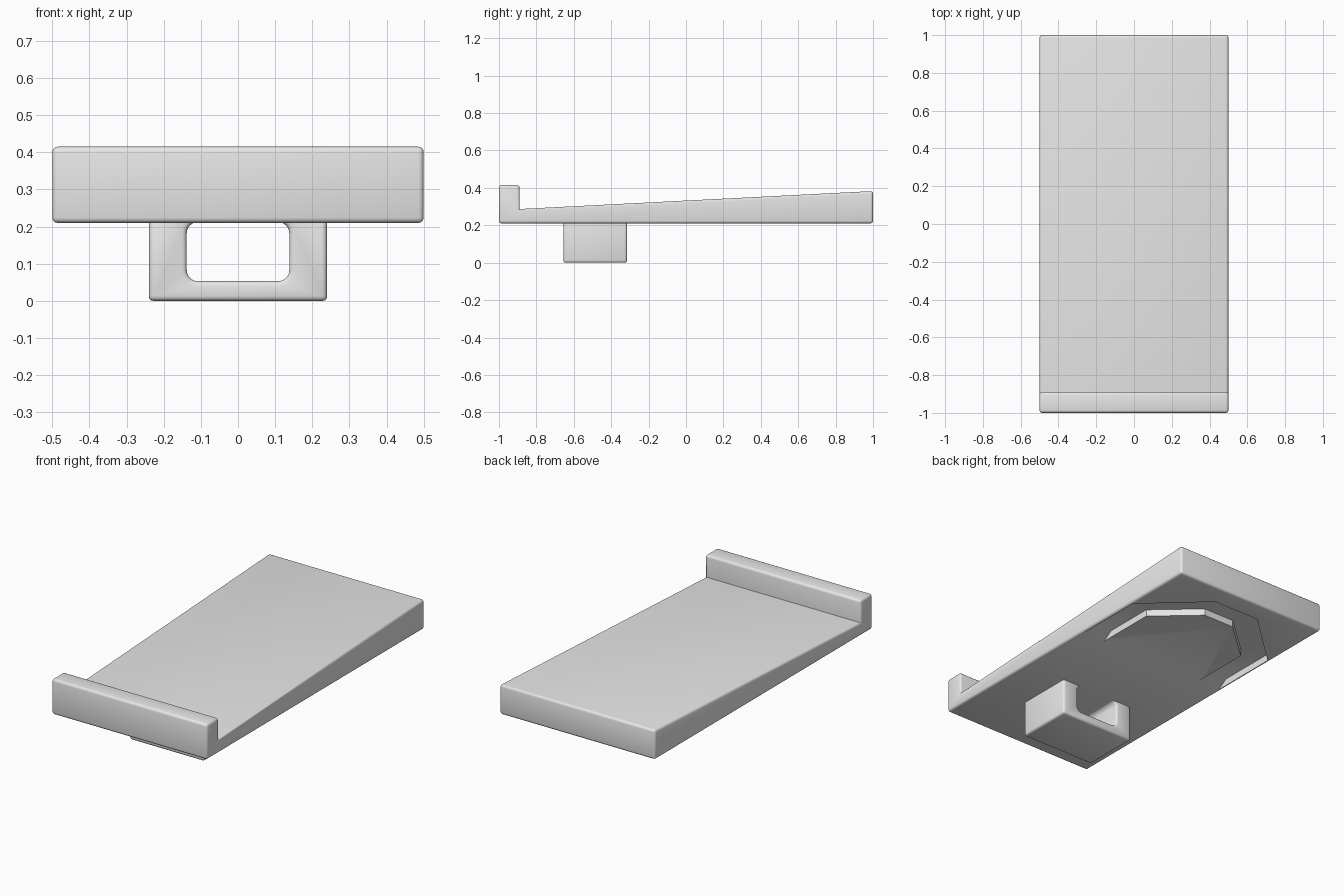
import bpy, bmesh
from math import radians, sin, cos

cube = bpy.data.objects.get("Cube")
if cube:
    bpy.data.objects.remove(cube, do_unlink=True)

grey = bpy.data.materials.new("plain_grey")
grey.use_nodes = True
grey.diffuse_color = (0.8, 0.8, 0.8, 1)
grey.node_tree.nodes["Principled BSDF"].inputs["Base Color"].default_value = (0.8, 0.8, 0.8, 1)


def finish(name, bm):
    bmesh.ops.recalc_face_normals(bm, faces=bm.faces[:])
    mesh = bpy.data.meshes.new(name)
    bm.to_mesh(mesh)
    bm.free()
    mesh.materials.append(grey)
    obj = bpy.data.objects.new(name, mesh)
    bpy.context.collection.objects.link(obj)
    return obj


def prism(points, offset):
    """Extrude a closed polygon along an offset."""
    bm = bmesh.new()
    face = bm.faces.new([bm.verts.new(p) for p in points])
    new = bmesh.ops.extrude_face_region(bm, geom=[face])["geom"]
    bmesh.ops.translate(bm, vec=offset, verts=[v for v in new if isinstance(v, bmesh.types.BMVert)])
    bmesh.ops.recalc_face_normals(bm, faces=bm.faces[:])
    return bm


def activate(obj):
    bpy.ops.object.select_all(action="DESELECT")
    obj.select_set(True)
    bpy.context.view_layer.objects.active = obj


def cut(obj, cutter):
    activate(obj)
    mod = obj.modifiers.new("cut", "BOOLEAN")
    mod.operation, mod.object, mod.solver = "DIFFERENCE", cutter, "EXACT"
    bpy.ops.object.modifier_apply(modifier=mod.name)
    bpy.data.objects.remove(cutter, do_unlink=True)


BASE = 0.21

# Sloping plate with raised front lip, rounded on its convex edges only
side = [(-1, BASE), (1, BASE), (1, 0.383), (-0.89, 0.287), (-0.89, 0.415), (-1, 0.415)]
bm = prism([(-0.5, y, z) for y, z in side], (1, 0, 0))
convex = [e for e in bm.edges if e.calc_face_angle_signed() > 0.3]
bmesh.ops.bevel(bm, geom=convex, offset=0.014, segments=3, profile=0.5, affect="EDGES")
plate = finish("sloping_plate", bm)

# Horseshoe groove under the plate, ramped at both ends: outer xy, inner xy, floor z
FLOOR = BASE + 0.04
half = [((0.485, 0.12), (0.34, 0.12), BASE - 0.02),
        ((0.485, 0.21), (0.34, 0.21), FLOOR),
        ((0.485, 0.565), (0.34, 0.51), FLOOR),
        ((0.15, 0.875), (0.1, 0.725), FLOOR)]
mirrored = [((-o[0], o[1]), (-i[0], i[1]), z) for o, i, z in reversed(half)]
bm = bmesh.new()
rings = []
for outer, inner, top in half + mirrored:
    low = BASE - 0.04
    corners = [(*outer, low), (*inner, low), (*inner, top), (*outer, top)]
    rings.append([bm.verts.new(c) for c in corners])
for a, b in zip(rings, rings[1:]):
    for k in range(4):
        n = (k + 1) % 4
        bm.faces.new((a[k], a[n], b[n], b[k]))
bm.faces.new(rings[0])
bm.faces.new(rings[-1])
cut(plate, finish("groove_cutter", bm))

# Loop bracket under the plate with a rounded opening
block = [(-0.24, 0), (0.24, 0), (0.24, 0.23), (-0.24, 0.23)]
bracket = finish("loop_bracket", prism([(x, -0.655, z) for x, z in block], (0, 0.34, 0)))
opening = []
R = 0.03
corner_centres = [(0.108, 0.182), (-0.108, 0.182), (-0.108, 0.083), (0.108, 0.083)]
for q, (cx, cz) in enumerate(corner_centres):
    for s in range(7):
        t = radians(90 * q + 15 * s)
        opening.append((cx + R * cos(t), -0.8, cz + R * sin(t)))
cut(bracket, finish("opening_cutter", prism(opening, (0, 0.6, 0))))
bevel = bracket.modifiers.new("round_edges", "BEVEL")
bevel.width, bevel.segments, bevel.angle_limit = 0.013, 3, radians(40)
bpy.ops.object.modifier_apply(modifier=bevel.name)

for obj in (plate, bracket):
    activate(obj)
    bpy.ops.object.shade_smooth_by_angle(angle=radians(35))
